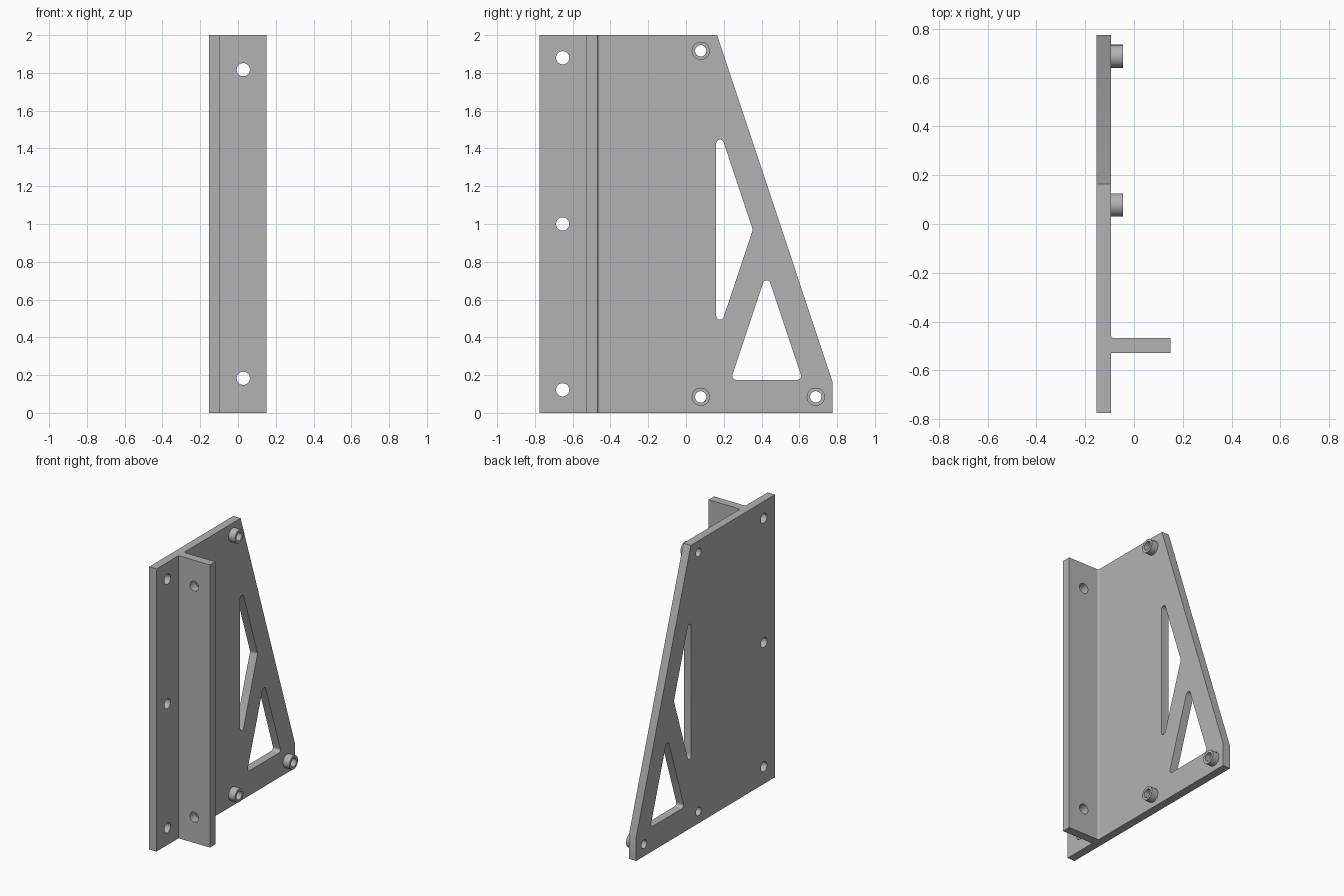
import bpy, bmesh
from math import cos, sin, tan, pi
from mathutils import Vector

cube = bpy.data.objects.get("Cube")
if cube:
    bpy.data.objects.remove(cube)

grey = bpy.data.materials.new("plain_grey")
grey.use_nodes = True
COLOUR = (0.45, 0.45, 0.45, 1)
grey.diffuse_color = COLOUR
grey.node_tree.nodes["Principled BSDF"].inputs["Base Color"].default_value = COLOUR


def circle(u, v, r, n=32):
    return [(u + r * cos(2 * pi * i / n), v + r * sin(2 * pi * i / n)) for i in range(n)]


def rounded(corners, r, steps=8):
    """Round every corner of a convex outline with radius r."""
    pts = []
    for i, corner in enumerate(corners):
        p = Vector(corner)
        a = (Vector(corners[i - 1]) - p).normalized()
        b = (Vector(corners[(i + 1) % len(corners)]) - p).normalized()
        half = a.angle(b) / 2
        centre = p + (a + b).normalized() * (r / sin(half))
        start = p + a * (r / tan(half)) - centre
        end = p + b * (r / tan(half)) - centre
        for k in range(steps + 1):
            t = k / steps
            ray = start * sin((1 - t) * (pi - 2 * half)) + end * sin(t * (pi - 2 * half))
            pts.append(tuple(centre + ray.normalized() * r))
    return pts


def extruded(name, loops, axis, low, high):
    """Fill an outline with holes and extrude it along the named axis."""
    place = {"x": lambda u, v: (low, u, v),
             "y": lambda u, v: (u, low, v),
             "z": lambda u, v: (u, v, low)}[axis]
    bm = bmesh.new()
    for loop in loops:
        verts = [bm.verts.new(place(u, v)) for u, v in loop]
        for i, vert in enumerate(verts):
            bm.edges.new((verts[i - 1], vert))
    bmesh.ops.triangle_fill(bm, edges=bm.edges[:], use_beauty=True)
    grown = bmesh.ops.extrude_face_region(bm, geom=bm.faces[:])["geom"]
    shift = Vector([(high - low) * (axis == c) for c in "xyz"])
    bmesh.ops.translate(bm, vec=shift,
                        verts=[g for g in grown if isinstance(g, bmesh.types.BMVert)])
    bmesh.ops.recalc_face_normals(bm, faces=bm.faces[:])
    mesh = bpy.data.meshes.new(name)
    bm.to_mesh(mesh)
    bm.free()
    mesh.materials.append(grey)
    obj = bpy.data.objects.new(name, mesh)
    bpy.context.collection.objects.link(obj)
    bpy.ops.object.select_all(action="DESELECT")
    obj.select_set(True)
    bpy.context.view_layer.objects.active = obj
    bpy.ops.object.shade_smooth_by_angle(angle=pi / 6)
    return obj


BACK, FACE, EDGE = -0.153, -0.095, 0.15
BOSSES = {"top_boss": (0.078, 1.917), "bottom_boss": (0.078, 0.085), "corner_boss": (0.687, 0.085)}

# Main plate with its sloped edge, two triangular windows and bolt holes
outline = [(-0.775, 0), (0.775, 0), (0.775, 0.167), (0.165, 2), (-0.775, 2)]
upper_window = rounded([(0.16, 0.39), (0.354, 0.97), (0.16, 1.55)], 0.02)
lower_window = rounded([(0.237, 0.175), (0.617, 0.175), (0.427, 0.745)], 0.02)
bolt_holes = [circle(-0.653, z, 0.035) for z in (0.122, 1, 1.88)]
boss_holes = [circle(y, z, 0.03) for y, z in BOSSES.values()]
extruded("side_plate", [outline, upper_window, lower_window] + bolt_holes + boss_holes,
         "x", BACK, FACE)

# Hollow standoff bosses
for name, (y, z) in BOSSES.items():
    extruded(name, [circle(y, z, 0.048), circle(y, z, 0.03)], "x", FACE, -0.045)

# Upright mounting flange with two holes
flange = [(FACE, 0), (EDGE, 0), (EDGE, 2), (FACE, 2)]
extruded("mounting_flange", [flange] + [circle(0.028, z, 0.035) for z in (0.183, 1.817)],
         "y", -0.529, -0.468)

# Small fillet where the flange meets the plate
R = 0.012
arc = [(FACE + R - R * cos(t * pi / 16), -0.468 + R - R * sin(t * pi / 16)) for t in range(9)]
extruded("flange_fillet", [[(FACE, -0.468)] + arc], "z", 0, 2)
